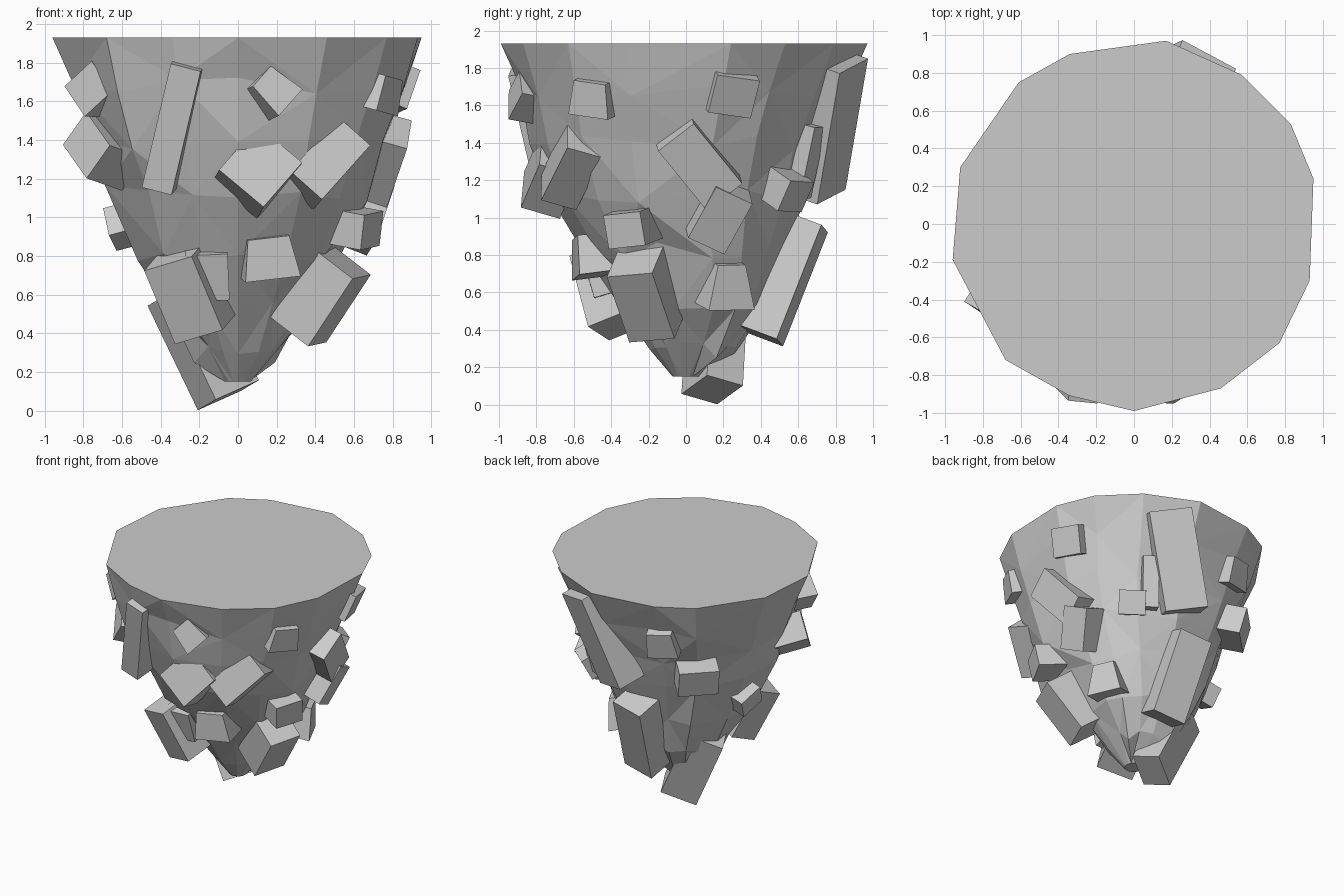
import bpy, bmesh, random
from math import cos, sin, radians
from mathutils import Vector

if "Cube" in bpy.data.objects:
    bpy.data.objects.remove(bpy.data.objects["Cube"])

random.seed(4)


def add_object(name, bm):
    bmesh.ops.recalc_face_normals(bm, faces=bm.faces)
    mesh = bpy.data.meshes.new(name)
    bm.to_mesh(mesh)
    bm.free()
    obj = bpy.data.objects.new(name, mesh)
    bpy.context.collection.objects.link(obj)


# Tapering faceted core under a flat top
outline = [(0.17, 0.97), (0.57, 0.79), (0.83, 0.53), (0.95, 0.24), (0.93, -0.3),
           (0.77, -0.63), (0.46, -0.87), (0, -0.99), (-0.34, -0.91), (-0.68, -0.72),
           (-0.96, -0.19), (-0.92, 0.3), (-0.61, 0.75), (-0.34, 0.9)]
# height, scale, y shift
levels = [(1.93, 1.0, 0), (1.68, 0.9, -0.02), (1.4, 0.79, -0.05), (1.12, 0.7, -0.04),
          (0.82, 0.55, 0.01), (0.52, 0.395, 0.05), (0.29, 0.23, 0.04), (0.15, 0.07, 0.0)]
bm = bmesh.new()
rings = []
for i, (z, s, dy) in enumerate(levels):
    ring = []
    for x, y in outline:
        k = s * (random.uniform(0.97, 1.03) if i else 1)
        dz = random.uniform(-0.05, 0.05) if 0 < i < 7 else 0
        ring.append(bm.verts.new((x * k, y * k + dy, z + dz)))
    rings.append(ring)
n = len(outline)
bm.faces.new(rings[0])
bm.faces.new(rings[-1])
for i in range(len(rings) - 1):
    a, b = rings[i], rings[i + 1]
    for j in range(n):
        k = (j + 1) % n
        if (i + j) % 2:
            bm.faces.new((a[j], a[k], b[k]))
            bm.faces.new((a[j], b[k], b[j]))
        else:
            bm.faces.new((a[j], a[k], b[j]))
            bm.faces.new((a[k], b[k], b[j]))
add_object("rock_core", bm)


def block(name, low, high, width, thick, facing, taper=1.0, sink=0.0, tilt=-0.3):
    """Box running from low to high, broad side facing a compass angle, sunk into the core."""
    low, high = Vector(low), Vector(high)
    up = (high - low).normalized()
    out = Vector((cos(radians(facing)), sin(radians(facing)), tilt))
    out = (out - up * out.dot(up)).normalized()
    side = up.cross(out)
    bm = bmesh.new()
    bmesh.ops.create_cube(bm, size=1)
    for v in bm.verts:
        x, y, z = v.co
        k = taper if z > 0 else 1
        v.co = (low + high) / 2 + up * z * (high - low).length \
            + side * x * width * k + out * (y * thick * k - sink)
    add_object(name, bm)


# Upper chips around the rim
block("rim_chip_left", (-.83, -.42, 1.6), (-.69, -.5, 1.73), .2, .2, -145, sink=.07)
block("rim_chip_front", (.24, -.83, 1.58), (.1, -.86, 1.72), .2, .2, -70, .75, .01, .2)
block("rim_chip_front_right", (.73, -.5, 1.55), (.78, -.5, 1.73), .24, .16, -30, .8, .03)
block("rim_chip_right", (.83, .23, 1.55), (.9, .28, 1.75), .24, .14, 15, sink=.06)
block("rim_chip_back", (-.33, .75, 1.48), (-.33, .82, 1.68), .24, .2, 110, .8, .06)

# Middle blocks
block("left_block", (-.79, -.33, 1.27), (-.67, -.40, 1.44), .3, .25, -150, sink=.05, tilt=0)
block("front_plank", (-.41, -.72, 1.15), (-.26, -.87, 1.79), .16, .17, -100, sink=.01)
block("front_slab", (.0, -.77, 1.12), (.2, -.67, 1.35), .3, .22, -80, tilt=.3)
block("front_slab_arm", (.33, -.68, 1.14), (.58, -.54, 1.42), .22, .2, -75, tilt=.3)
block("right_slab", (.70, .2, 1.13), (.81, -.06, 1.45), .24, .22, 6, sink=.03)
block("right_slab_arm", (.61, .1, .88), (.7, .25, 1.15), .22, .22, 8, sink=.02)
block("back_right_chip", (.44, .5, 1.07), (.49, .57, 1.23), .2, .2, 50, sink=.02)
block("back_slab", (.1, .69, 1.14), (.36, .81, 1.84), .33, .22, 66, sink=.01)
block("back_slab_strip", (.34, .58, 1.12), (.4, .66, 1.5), .12, .14, 60)
block("back_left_block", (-.47, .54, 1.17), (-.51, .58, 1.38), .3, .28, 135, sink=.05)
block("left_chip", (-.6, .06, .88), (-.63, .13, 1.02), .2, .2, 175, sink=.05)

# Lower blocks
block("lower_left_slab", (-.17, -.37, .42), (-.33, -.47, .8), .28, .22, -110)
block("lower_left_slab_arm", (-.27, -.43, .71), (-.05, -.43, .72), .25, .2, -105)
block("lower_front_chip", (.17, -.51, .69), (.15, -.54, .9), .29, .2, -80, .75, .02)
block("lower_right_slab", (.31, -.15, .42), (.54, -.27, .77), .26, .26, -20)
block("lower_right_chip", (.59, -.27, .86), (.61, -.3, 1.04), .22, .25, -25, sink=.02)
block("low_right_chip", (.4, .2, .53), (.45, .22, .76), .27, .24, 25, .6, .01)
block("lower_back_slab", (.06, .4, .37), (0, .64, .98), .27, .22, 80)
block("bottom_slab", (-.05, .14, .08), (-.31, .17, .62), .28, .22, 115)
